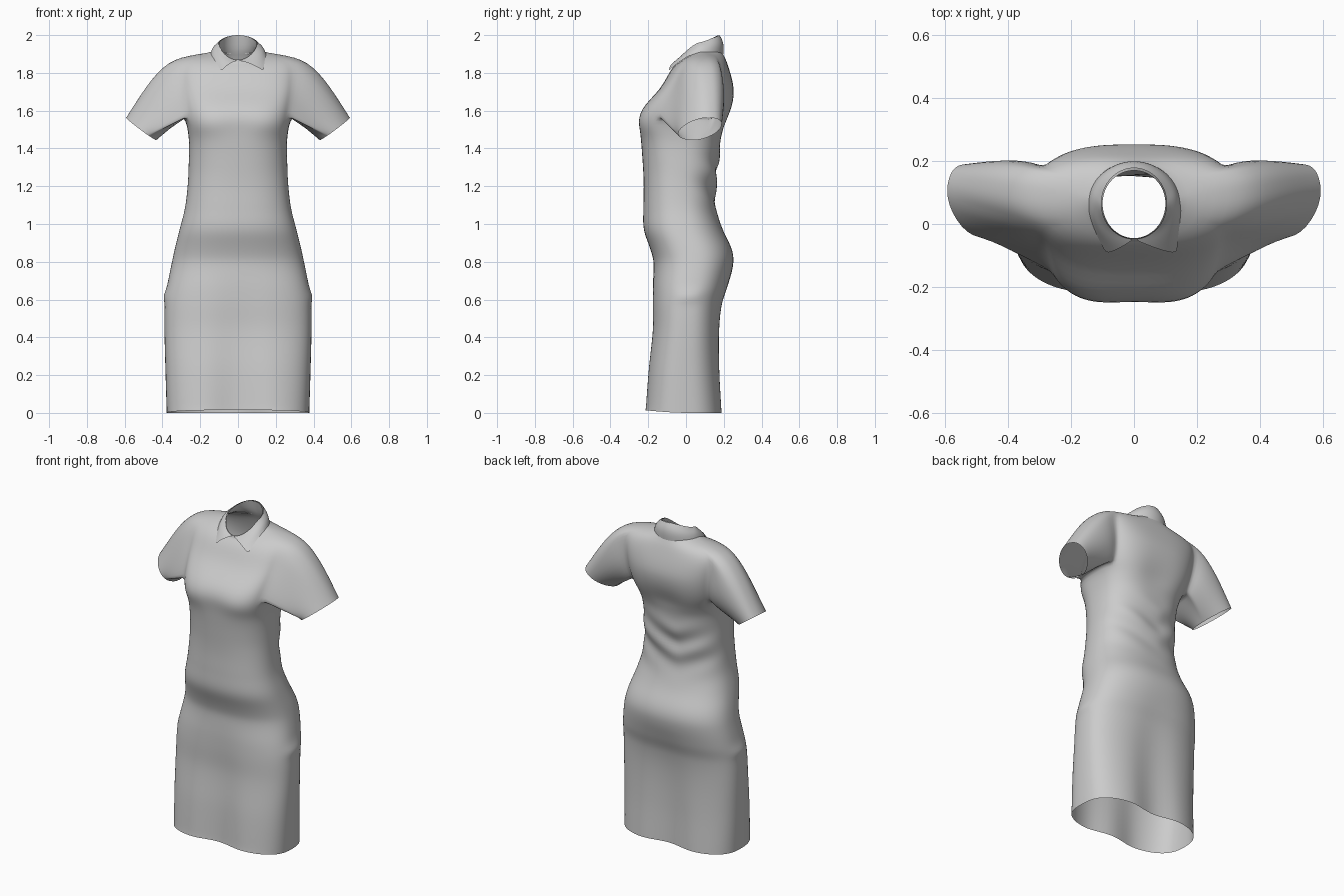
import bpy, bmesh
from math import sin, cos, pi, exp, atan2
from mathutils import Vector

if "Cube" in bpy.data.objects:
    bpy.data.objects.remove(bpy.data.objects["Cube"])

N = 48      # points around the body
K = 4       # half width of an armhole, in columns


def finish(name, bm, levels=1):
    bmesh.ops.delete(bm, geom=[v for v in bm.verts if not v.link_faces], context='VERTS')
    bmesh.ops.recalc_face_normals(bm, faces=bm.faces)
    for f in bm.faces:
        f.smooth = True
    me = bpy.data.meshes.new(name)
    bm.to_mesh(me)
    bm.free()
    ob = bpy.data.objects.new(name, me)
    bpy.context.collection.objects.link(ob)
    sub = ob.modifiers.new("smooth", 'SUBSURF')
    sub.levels = sub.render_levels = levels
    return ob


def spow(v, p):
    return (abs(v) ** p) * (1 if v >= 0 else -1)


# Skirt and waist profile: z, half width, front y, back y, squareness
lower = [
    (0.00, .378, -.228, .202, 2.8), (0.23, .385, -.209, .188, 2.7),
    (0.44, .390, -.185, .185, 2.6), (0.58, .388, -.183, .198, 2.5),
    (0.66, .378, -.180, .222, 2.5), (0.80, .350, -.172, .252, 2.4),
    (0.87, .335, -.190, .242, 2.4), (0.97, .310, -.224, .195, 2.4),
    (1.08, .282, -.226, .160, 2.4), (1.20, .267, -.224, .155, 2.4),
    (1.30, .262, -.228, .170, 2.4), (1.44, .260, -.240, .185, 2.6),
    (1.52, .270, -.259, .212, 2.9)]

# Chest, shoulders and neck: side z, front z, back z, half width, front y, back y, centre y, squareness
upper = [
    (1.57, 1.56, 1.56, .288, -.260, .228, .01, 2.9),
    (1.63, 1.61, 1.62, .298, -.236, .246, .04, 2.9),
    (1.70, 1.66, 1.69, .310, -.190, .256, .06, 2.8),
    (1.77, 1.71, 1.74, .320, -.142, .250, .08, 2.7),
    (1.835, 1.76, 1.79, .325, -.110, .238, .095, 2.6),
    (1.882, 1.805, 1.84, .305, -.087, .222, .105, 2.4),
    (1.900, 1.835, 1.88, .210, -.065, .208, .095, 2.2),
    (1.910, 1.85, 1.91, .130, -.050, .190, .075, 2.0),
    (1.930, 1.86, 1.95, .108, -.046, .180, .067, 2.0),
    (1.958, 1.87, 2.00, .100, -.045, .170, .065, 2.0)]


def profile(z):
    k = next(i for i in range(len(lower) - 1) if z <= lower[i + 1][0] + 1e-6)
    p, q = lower[k], lower[k + 1]
    o, r = lower[max(k - 1, 0)], lower[min(k + 2, len(lower) - 1)]
    h = q[0] - p[0]
    t = (z - p[0]) / h
    out = []
    for i in range(1, 5):
        m0 = (q[i] - o[i]) / (q[0] - o[0]) * h
        m1 = (r[i] - p[i]) / (r[0] - p[0]) * h
        out.append((2*t**3 - 3*t*t + 1) * p[i] + (t**3 - 2*t*t + t) * m0
                   + (3*t*t - 2*t**3) * q[i] + (t**3 - t*t) * m1)
    return out


rows = []
steps = 48
for i in range(steps):
    z = 1.52 * i / (steps - 1)
    w, yf, yb, n = profile(z)
    rows.append((z, z, z, w, yf, yb, (yf + yb) / 2, n))
first_hole = len(rows)
last_hole = first_hole + 5
rows += upper


def body_point(row, col):
    zs, zf, zb, w, yf, yb, yc, n = row
    t = 2 * pi * col / N
    s, c = sin(t), cos(t)
    x = w * spow(c, 2 / n)
    y = yc + ((yb - yc) if s > 0 else (yc - yf)) * spow(s, 2 / n)
    z = zs + ((zb if s > 0 else zf) - zs) * abs(s) ** (1.3 if n == 2.0 else 2)
    # hollow between the legs and between the bust
    dent = .045 * max(0, 1 - zs / .75) + .014 * exp(-((zs - 1.54) / .07) ** 2)
    y -= spow(s, 1) * dent * exp(-(x / .11) ** 2)
    # small pucker at each hip
    x += spow(c, 31) * .014 * exp(-((zs - .62) / .025) ** 2)
    # diagonal folds at the back waist
    if s > 0:
        y += .014 * s * exp(-((z - 1.24) / .13) ** 2) * sin(38 * (z - .45 * abs(x + .04)) + 1)
    # gentle lift of the front hem
    if zs == 0:
        z = .015 * max(0, -s)
    return Vector((x, y, z))


bm = bmesh.new()
grid = [[bm.verts.new(body_point(r, c)) for c in range(N)] for r in rows]
hole_cols = {c % N for c in range(-K, K)} | {c % N for c in range(N // 2 - K, N // 2 + K)}
for r in range(len(rows) - 1):
    for c in range(N):
        if first_hole <= r < last_hole and c in hole_cols:
            continue
        d = (c + 1) % N
        bm.faces.new((grid[r][c], grid[r][d], grid[r + 1][d], grid[r + 1][c]))

# Sleeves: grow each armhole loop out to a tilted oval cuff
loop = [(last_hole, c) for c in range(-K, K)]
loop += [(r, K) for r in range(last_hole, first_hole, -1)]
loop += [(first_hole, c) for c in range(K, -K, -1)]
loop += [(r, -K) for r in range(first_hole, last_hole)]
for side in (1, -1):
    ring = [grid[r][c % N if side == 1 else (N // 2 - c) % N] for r, c in loop]
    start = [v.co.copy() for v in ring]
    for k in range(1, 7):
        s = k / 6
        new = []
        for p in start:
            a = atan2((p.y - .05) / .14, (p.z - 1.72) / .15)
            cuff = Vector((.512, .075, 1.503)) + Vector((.08, .045, .06)) * cos(a) \
                + Vector((-.01, .108, 0)) * sin(a)
            cuff.x *= side
            q = p.lerp(cuff, s)
            puff = .045 * sin(pi * s ** .7) * max(0, cos(a))
            back = .02 * sin(pi * s ** .7) * max(0, sin(a))
            q += Vector((side * .5 * puff, back, .75 * puff))
            new.append(bm.verts.new(q))
        for i in range(len(ring)):
            j = (i + 1) % len(ring)
            bm.faces.new((ring[i], ring[j], new[j], new[i]))
        ring = new
finish("dress_body", bm)

# Folded collar: rim down to a flared edge ending in two front points
bm = bmesh.new()
M, R = 40, 5
cols = []
for i in range(M + 1):
    u = abs(2 * i / M - 1)
    side = 1 if 2 * i >= M else -1
    p, q = pi / 2 - u * pi, pi / 2 - u * .8 * pi
    s = sin(p)
    top = Vector((side * .104 * cos(p), .065 + .113 * s,
                  1.960 + (.04 if s > 0 else -.092) * abs(s) ** 1.3))
    s, tip = sin(q), u ** 6
    reach = .052 if side > 0 else .004
    low = Vector((side * (.145 * cos(q) + reach * tip), .07 + .128 * s - .06 * tip,
                  1.908 - (.008 if s > 0 else .06) * s * s - .06 * tip))
    out = Vector((side * cos(q), s, .7)) * .010
    cols.append([bm.verts.new(top.lerp(low, j / (R - 1)) + out * sin(pi * j / (R - 1)))
                 for j in range(R)])
for a, b in zip(cols, cols[1:]):
    for j in range(R - 1):
        bm.faces.new((a[j], b[j], b[j + 1], a[j + 1]))
finish("collar", bm)
